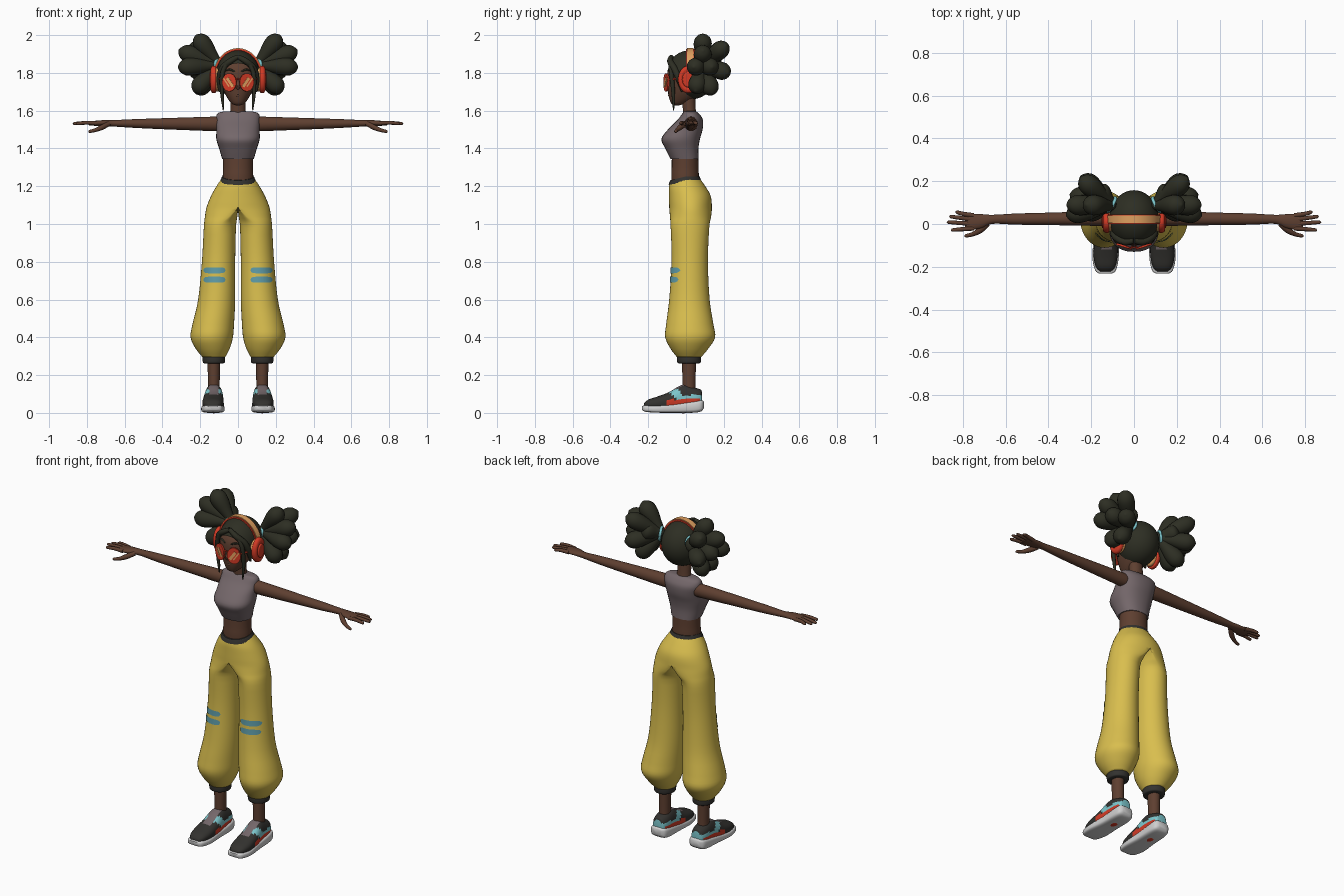
import bpy, bmesh, math
from mathutils import Vector, Matrix

cube = bpy.data.objects.get("Cube")
if cube:
    bpy.data.objects.remove(cube)


def material(name, code):
    m = bpy.data.materials.new(name)
    rgb = [int(code[i:i + 2], 16) / 255 for i in (0, 2, 4)]
    color = [c / 12.92 if c < 0.04 else ((c + 0.055) / 1.055) ** 2.4 for c in rgb] + [1]
    m.use_nodes = True
    m.diffuse_color = color
    m.node_tree.nodes["Principled BSDF"].inputs["Base Color"].default_value = color
    return m


SKIN = material("brown skin", "5E3F30")
HAIR = material("dark hair", "2D2E23")
GREY = material("mauve grey", "74676A")
YELLOW = material("yellow cloth", "D9BE4E")
BLUE = material("patch blue", "5F9CA8")
RED = material("red", "D23A25")
ORANGE = material("orange", "E0A060")
WHITE = material("sole white", "CFCFCF")
CYAN = material("cyan", "7CC6CC")
CHARCOAL = material("charcoal", "33322F")


def finish(name, bm, mats, mirror=False):
    """Turn a bmesh into a smooth object, mirrored across x when paired."""
    bmesh.ops.recalc_face_normals(bm, faces=bm.faces)
    mesh = bpy.data.meshes.new(name)
    bm.to_mesh(mesh)
    bm.free()
    for m in mats if isinstance(mats, list) else [mats]:
        mesh.materials.append(m)
    obj = bpy.data.objects.new(name, mesh)
    bpy.context.collection.objects.link(obj)
    if mirror:
        obj.modifiers.new("Mirror", "MIRROR")
    bpy.ops.object.select_all(action="DESELECT")
    obj.select_set(True)
    bpy.context.view_layer.objects.active = obj
    bpy.ops.object.shade_smooth_by_angle(angle=math.radians(50))
    return obj


def spline(keys, steps=4):
    """Smooth curve through tuples of any length."""
    out = []
    for i in range(len(keys) - 1):
        a, b = keys[max(i - 1, 0)], keys[i]
        c, d = keys[i + 1], keys[min(i + 2, len(keys) - 1)]
        for s in range(steps):
            t = s / steps
            out.append([q + t / 2 * (r - p + t * (2 * p - 5 * q + 4 * r - w + t * (3 * (q - r) + w - p)))
                        for p, q, r, w in zip(a, b, c, d)])
    return out + [list(keys[-1])]


def bridge(rings):
    bm = bmesh.new()
    loops = [[bm.verts.new(p) for p in ring] for ring in rings]
    n = len(loops[0])
    for a, b in zip(loops, loops[1:]):
        for i in range(n):
            j = (i + 1) % n
            bm.faces.new((a[i], a[j], b[j], b[i]))
    bm.faces.new(loops[0])
    bm.faces.new(loops[-1])
    return bm


def oval(n, power=2):
    out = []
    for i in range(n):
        a = math.tau * i / n
        out.append([math.copysign(abs(f) ** (2 / power), f) for f in (math.cos(a), math.sin(a))])
    return out


def loft(keys, axis="z", power=2, n=28):
    """Ovals along an axis; key = (position, centre 1, centre 2, radius 1, radius 2)."""
    rings = []
    for t, c1, c2, r1, r2 in spline(keys):
        ring = []
        for c, s in oval(n, power):
            p = [c1 + r1 * c, c2 + r2 * s]
            p.insert("xyz".index(axis), t)
            ring.append(p)
        rings.append(ring)
    return bridge(rings)


def tube(keys, n=12):
    """Round sweep; key = (x, y, z, radius)."""
    pts = spline(keys)
    rings = []
    for i, (x, y, z, r) in enumerate(pts):
        d = Vector(pts[min(i + 1, len(pts) - 1)][:3]) - Vector(pts[max(i - 1, 0)][:3])
        q = d.to_track_quat("Z", "Y")
        rings.append([Vector((x, y, z)) + q @ Vector((c * r, s * r, 0)) for c, s in oval(n)])
    return bridge(rings)


def dip(bm):
    """Lower the waistline at the front."""
    for v in bm.verts:
        v.co.z += 0.25 * min(0, v.co.y) * min(1, max(0, (v.co.z - 1.18) / 0.06))
    return bm


# Torso
finish("waist", loft([(1.18, 0, -.005, .08, .07), (1.25, 0, -.005, .081, .073),
                      (1.3, 0, -.005, .079, .071), (1.38, 0, -.005, .08, .07)]), SKIN)
finish("crop_top", loft([(1.345, 0, -.008, .084, .075), (1.4, 0, -.022, .1, .088),
                         (1.45, 0, -.028, .115, .102), (1.5, 0, -.004, .114, .092),
                         (1.55, 0, .022, .116, .068), (1.58, 0, .025, .112, .048),
                         (1.593, 0, .022, .09, .036), (1.597, 0, .02, .04, .03)], power=2.3), GREY)
finish("neck", loft([(1.56, 0, .022, .046, .036), (1.6, 0, .018, .04, .034),
                     (1.69, 0, .012, .04, .036)]), SKIN)

# Trousers: half pelvis blending into one round leg, then mirrored
rings = []
for z, b, cx, cy, rx, ry in spline([
        (1.245, 0, .042, -.008, .042, .078), (1.2, 0, .057, .006, .057, .096),
        (1.15, 0, .071, .02, .071, .11), (1.09, 0, .083, .024, .083, .113),
        (1.04, .5, .091, .024, .084, .109), (.98, 1, .096, .021, .085, .102),
        (.8, 1, .103, .02, .088, .096), (.6, 1, .113, .018, .098, .107),
        (.47, 1, .131, .02, .11, .125), (.4, 1, .139, .022, .112, .132),
        (.34, 1, .134, .018, .09, .1), (.295, 1, .128, .016, .06, .064)]):
    b = min(1, max(0, b))
    rings.append([((1 - b) * max(0, (cx + rx) * c) + b * (cx + rx * c), cy + ry * s, z)
                  for c, s in oval(40)])
bm = bridge(rings)
inner = [f for f in bm.faces if all(abs(v.co.x) < 1e-4 for v in f.verts)]
bmesh.ops.delete(bm, geom=inner, context="FACES")
trousers = finish("trousers", dip(bm), YELLOW, True)
finish("waistband", dip(loft([(1.224, 0, -.005, .095, .087), (1.24, 0, -.006, .09, .083),
                              (1.252, 0, -.006, .085, .078)])), CHARCOAL)

# Knee patches: rounded strips laid on the trousers
for label, z in (("upper", .755), ("lower", .705)):
    bm = bmesh.new()
    rows = []
    for i in range(25):
        u = i / 12 - 1
        h = .016 * (1 - abs(u) ** 6) ** .5
        rows.append([bm.verts.new((.125 + .059 * u, -.3, z + h * k / 2)) for k in range(-2, 3)])
    for a, b in zip(rows, rows[1:]):
        for k in range(4):
            bm.faces.new((a[k], b[k], b[k + 1], a[k + 1]))
    bmesh.ops.remove_doubles(bm, verts=bm.verts, dist=1e-5)
    patch = finish(label + "_knee_patches", bm, BLUE)
    wrap = patch.modifiers.new("Wrap", "SHRINKWRAP")
    wrap.target = trousers
    wrap.wrap_method = "PROJECT"
    wrap.use_project_y = True
    wrap.offset = .004
    patch.modifiers.new("Mirror", "MIRROR")

# Ankles and cuffs
finish("ankles", loft([(.08, .128, .018, .032, .036), (.15, .128, .016, .031, .035),
                       (.3, .128, .016, .034, .037)]), SKIN, True)
finish("cuffs", loft([(.262, .128, .016, .05, .054), (.268, .128, .016, .058, .062),
                      (.295, .128, .016, .06, .064), (.303, .128, .016, .055, .058)]), CHARCOAL, True)

# Shoes
finish("soles", loft([(-.232, .133, .026, .03, .01), (-.215, .133, .023, .049, .017),
                      (-.15, .133, .021, .062, .02), (-.05, .13, .025, .056, .025),
                      (.04, .128, .032, .055, .031), (.08, .128, .038, .048, .03),
                      (.094, .128, .042, .03, .018)], "y", 4), WHITE, True)
bm = loft([(-.222, .133, .04, .025, .01), (-.2, .133, .045, .045, .025),
           (-.15, .133, .05, .056, .037), (-.09, .131, .058, .055, .052),
           (-.04, .129, .07, .051, .07), (0, .128, .075, .048, .076),
           (.05, .128, .075, .046, .058), (.078, .128, .075, .036, .048),
           (.084, .128, .075, .025, .035)], "y", 2.4, 40)
bm.normal_update()
for f in bm.faces:
    x, y, z = f.calc_center_median()
    if abs(x - .13) < .024 and -.12 < y < 0 and z > .09:
        f.material_index = 1
    elif -.1 < y < .07 and z < .07:
        f.material_index = 3
    elif -.08 < y - (.1 - z) < -.02 or (y > -.02 and z < .095):
        f.material_index = 2
finish("shoe_uppers", bm, [CHARCOAL, GREY, CYAN, RED], True)

# Arms and hands
finish("arms", loft([(.09, .027, 1.53, .034, .038), (.14, .026, 1.53, .035, .038),
                     (.4, .024, 1.531, .029, .029), (.55, .023, 1.532, .026, .023),
                     (.66, .022, 1.533, .021, .017), (.71, .014, 1.534, .032, .016),
                     (.76, .01, 1.533, .038, .013), (.79, .01, 1.532, .034, .009)], "x"), SKIN, True)
for label, y, tip_x, tip_y in (("little", .04, .835, .055), ("ring", .02, .862, .034),
                               ("middle", .0, .872, .008), ("index", -.02, .855, -.028)):
    finish(label + "_fingers", tube([(.75, y, 1.533, .011), (.8, (y + tip_y) / 2, 1.536, .01),
                                     (tip_x - .008, tip_y, 1.532, .008),
                                     (tip_x, tip_y, 1.531, .003)]), SKIN, True)
finish("thumbs", tube([(.685, 0, 1.53, .013), (.72, -.03, 1.512, .014), (.755, -.048, 1.497, .01),
                       (.785, -.055, 1.49, .008), (.792, -.056, 1.489, .003)]), SKIN, True)

# Head and face
finish("head", loft([(1.628, 0, -.05, .012, .012), (1.638, 0, -.042, .034, .036),
                     (1.67, 0, -.02, .058, .07), (1.71, 0, -.004, .077, .092),
                     (1.76, 0, 0, .09, .1), (1.82, 0, .0, .094, .095),
                     (1.87, 0, .01, .075, .075), (1.9, 0, .015, .04, .04)], power=2.2), SKIN)
finish("nose", tube([(0, -.088, 1.77, .006), (0, -.101, 1.735, .01), (0, -.1, 1.722, .012),
                     (0, -.094, 1.715, .005)]), SKIN)
for label, z in (("upper", 1.691), ("lower", 1.681)):
    finish(label + "_lip", tube([(-.024, -.078, 1.686, .002), (0, -.087, z, .008),
                                 (.024, -.078, 1.686, .002)]), SKIN)
finish("eyebrows", tube([(.018, -.094, 1.806, .004), (.045, -.089, 1.818, .005),
                         (.072, -.066, 1.808, .003)]), HAIR, True)

# Round sunglasses with slanted reflections
place = Matrix.Translation((.046, -.104, 1.75)) @ Matrix.Rotation(math.radians(18), 4, "Z")
bm = bmesh.new()
bmesh.ops.create_cone(bm, cap_ends=True, segments=32, radius1=1, radius2=1, depth=1,
                      matrix=place @ Matrix.Diagonal((.039, .009, .048, 1))
                      @ Matrix.Rotation(math.pi / 2, 4, "X"))
finish("lenses", bm, RED, True)
for label, offset, width in (("wide", -.006, .016), ("narrow", .015, .007)):
    bm = bmesh.new()
    bmesh.ops.create_cube(bm, size=1, matrix=place @ Matrix.Translation((offset, -.005, 0))
                          @ Matrix.Rotation(math.radians(35), 4, "Y")
                          @ Matrix.Diagonal((width, .003, .056, 1)))
    finish(label + "_lens_reflections", bm, ORANGE, True)
finish("glasses_arms", tube([(.08, -.088, 1.765, .005), (.1, -.05, 1.768, .005),
                             (.11, .01, 1.77, .005)]), RED, True)
finish("glasses_bridge", tube([(-.014, -.107, 1.765, .004), (0, -.11, 1.768, .004),
                               (.014, -.107, 1.765, .004)]), RED)

# Hair cap, cut away in front of the face
bm = bmesh.new()
bmesh.ops.create_uvsphere(bm, u_segments=40, v_segments=24, radius=1,
                          matrix=Matrix.Translation((0, .025, 1.79)) @ Matrix.Diagonal((.115, .133, .13, 1)))
bmesh.ops.bisect_plane(bm, geom=bm.verts[:] + bm.edges[:] + bm.faces[:], plane_co=(0, -.1, 1.865),
                       plane_no=(0, -.21, -.12), clear_outer=True)
finish("hair_cap", bm, HAIR)
finish("fringe", tube([(0, -.078, 1.885, .012), (.045, -.084, 1.86, .016), (.085, -.06, 1.82, .017),
                       (.098, -.035, 1.76, .016), (.096, -.02, 1.7, .006)]), HAIR, True)
finish("front_locks", tube([(.05, -.085, 1.865, .01), (.082, -.078, 1.8, .012),
                            (.085, -.068, 1.7, .01), (.08, -.066, 1.64, .007),
                            (.078, -.066, 1.6, .002)]), HAIR, True)

# Bunches: teardrop lobes fanning out of each hair tie
root = Vector((.095, .085, 1.84))
for i, tip in enumerate([(.225, .09, 2.0), (.25, .215, 1.95), (.315, .09, 1.92), (.318, .04, 1.83),
                         (.3, .14, 1.83), (.25, .225, 1.8), (.225, .14, 1.69), (.235, .05, 1.7),
                         (.18, .17, 1.87)]):
    tip = Vector(tip)
    keys = [(*root.lerp(tip, t), r) for t, r in ((0, .018), (.3, .031), (.6, .046), (.8, .046),
                                                (.93, .03), (1, .004))]
    finish("hair_lobes_%d" % (i + 1), tube(keys, 16), HAIR, True)
axis = Vector((.8, .45, .15)).normalized()
q = axis.to_track_quat("Z", "Y")
ties = [(*(root + axis * .012 + q @ Vector((.036 * c, .036 * s, 0))), .008) for c, s in oval(16)]
finish("hair_ties", tube(ties + ties[:1], 8), CYAN, True)

# Headphones
for name, mat, width, inset in (("headband_trim", RED, .023, .004), ("headband", ORANGE, .017, 0)):
    rings = []
    for i in range(33):
        a = math.pi * i / 32
        rings.append([((.132 - d) * math.cos(a), .022 + w, 1.775 + (.156 - d) * math.sin(a))
                      for d, w in ((inset, -width), (inset, width), (.012, width), (.012, -width))])
    finish(name, bridge(rings), mat)
finish("ear_cushions", loft([(.095, .01, 1.765, .036, .052), (.104, .01, 1.765, .045, .062),
                             (.12, .01, 1.765, .045, .062)], "x"), ORANGE, True)
finish("ear_cups", loft([(.116, .01, 1.765, .046, .064), (.121, .01, 1.765, .052, .072),
                         (.137, .01, 1.765, .05, .07), (.145, .01, 1.765, .04, .056),
                         (.143, .01, 1.765, .03, .042), (.15, .01, 1.765, .026, .037),
                         (.151, .01, 1.765, .01, .015)], "x"), RED, True)
